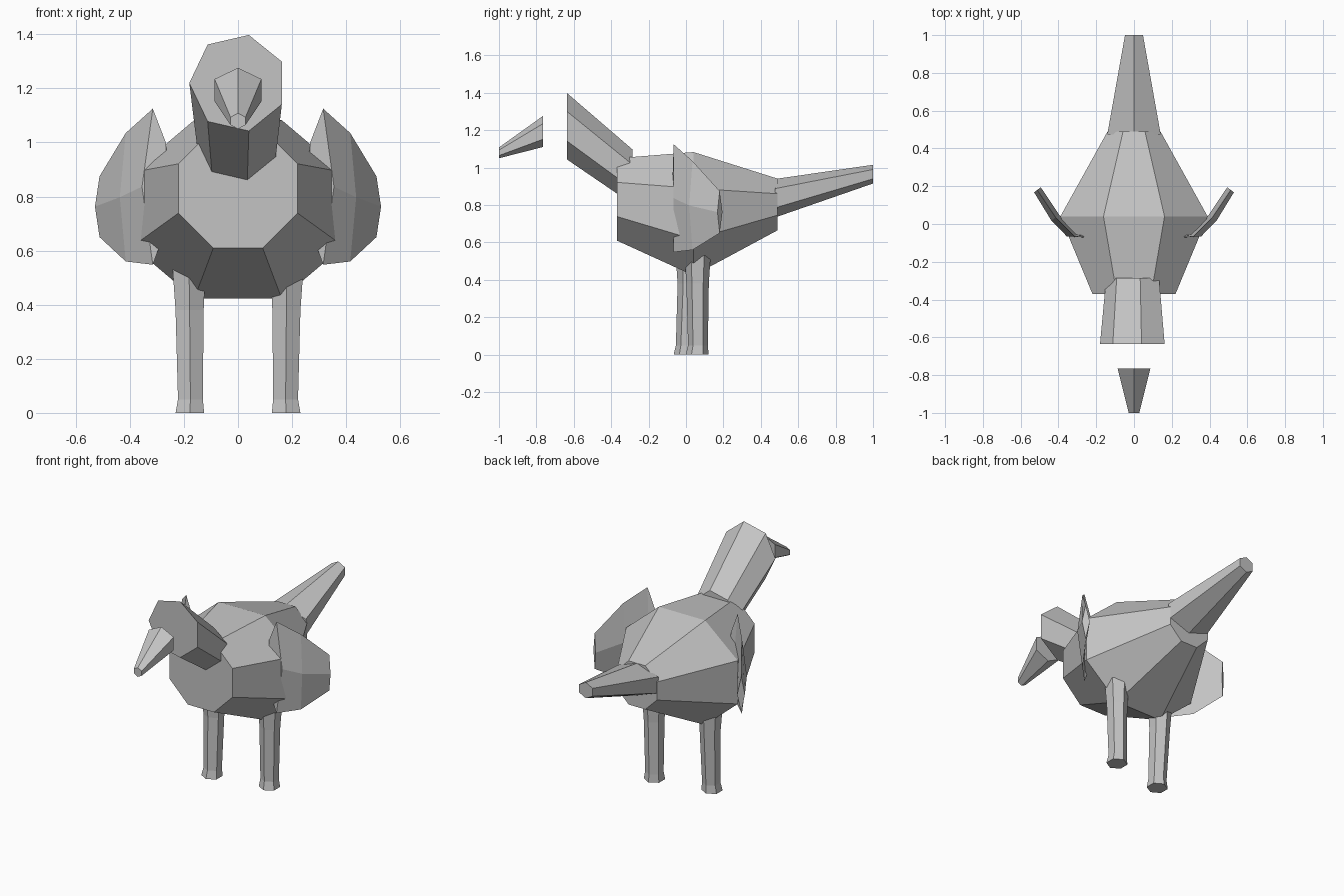
import bpy
import bmesh
from math import cos, sin, pi

cube = bpy.data.objects.get("Cube")
if cube:
    bpy.data.objects.remove(cube, do_unlink=True)

grey = bpy.data.materials.new("plain grey")
grey.use_nodes = True
colour = (0.55, 0.55, 0.55, 1)
grey.diffuse_color = colour
grey.node_tree.nodes["Principled BSDF"].inputs["Base Color"].default_value = colour


def loft(name, rings):
    """Join rings of points into a closed, flat-shaded solid."""
    bm = bmesh.new()
    loops = [[bm.verts.new(p) for p in ring] for ring in rings]
    for a, b in zip(loops, loops[1:]):
        for i in range(len(a)):
            j = (i + 1) % len(a)
            bm.faces.new((a[i], a[j], b[j], b[i]))
    bm.faces.new(loops[0])
    bm.faces.new(loops[-1])
    bmesh.ops.recalc_face_normals(bm, faces=bm.faces)
    mesh = bpy.data.meshes.new(name)
    bm.to_mesh(mesh)
    bm.free()
    mesh.materials.append(grey)
    obj = bpy.data.objects.new(name, mesh)
    bpy.context.collection.objects.link(obj)
    return obj


def upright_ring(sides, start, y, z, rx, rz):
    """Ring facing along y."""
    angles = [start + 2 * pi * i / sides for i in range(sides)]
    return [(rx * cos(a), y, z + rz * sin(a)) for a in angles]


def level_ring(x, y, z, r):
    """Six-sided ring facing along z, with a corner to the front."""
    angles = [pi / 2 + pi * i / 3 for i in range(6)]
    return [(x + r * cos(a), y + r * sin(a), z) for a in angles]


# Eight-sided body, widest in the middle
k = 1 / cos(pi / 8)
loft("body", [upright_ring(8, pi / 8, y, z, w * k, h * k) for y, z, w, h in (
    (-0.37, 0.83, 0.22, 0.22),
    (0.04, 0.753, 0.39, 0.33),
    (0.49, 0.803, 0.14, 0.138))])

# Seven-sided neck, cut off upright at the front
loft("neck", [upright_ring(7, pi, -0.635, 1.22, 0.18, 0.182),
              upright_ring(7, pi, -0.285, 0.95, 0.147, 0.15)])

# Six-sided beak, standing free in front of the neck
loft("beak", [upright_ring(6, pi / 2, -0.765, 1.193, 0.1, 0.083),
              upright_ring(6, pi / 2, -1.0, 1.079, 0.032, 0.029)])

# Six-sided tail
loft("tail", [upright_ring(6, pi / 2, 0.475, 0.836, 0.163, 0.103),
              upright_ring(6, pi / 2, 1.0, 0.965, 0.055, 0.05)])

# Legs, the left one set a little further back, with flared feet
for name, side, y, top_y in (("left_leg", 1, 0.06, 0.062),
                             ("right_leg", -1, -0.005, 0.015)):
    loft(name, [level_ring(side * 0.178, y, 0, 0.061),
                level_ring(side * 0.176, y + 0.004, 0.05, 0.053),
                level_ring(side * 0.179, top_y, 0.38, 0.06),
                level_ring(side * 0.181, top_y, 0.53, 0.07)])

# Wings: thin bent plates, ridged half way up
# Each column: x, y, bottom, top, bulge outward in x and y
columns = ((0.267, -0.07, 0.68, 1.0, 0.0, -0.005),
           (0.315, -0.066, 0.548, 1.125, 0.04, 0.0),
           (0.415, 0.035, 0.56, 1.035, 0.022, -0.018),
           (0.512, 0.18, 0.65, 0.875, 0.017, -0.012))
for name, side in (("left_wing", 1), ("right_wing", -1)):
    rings = []
    for x, y, low, high, bx, by in columns:
        mid = (low + high) / 2
        rings.append([(side * x, y, high),
                      (side * (x + bx), y + by, mid),
                      (side * x, y, low),
                      (side * (x - 0.018), y + 0.015, mid)])
    loft(name, rings)
